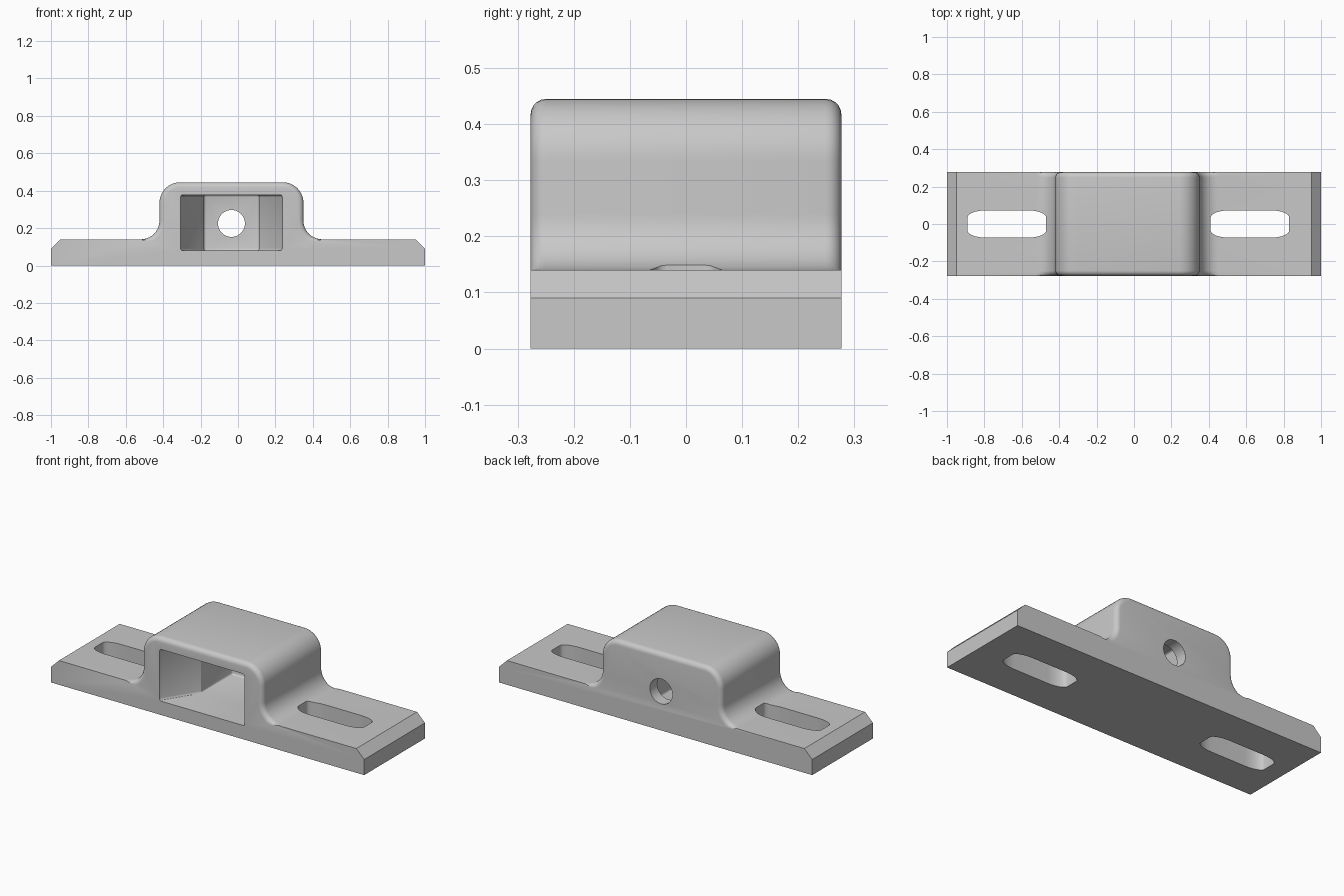
import bpy
import bmesh
from math import cos, sin, pi, radians
from mathutils import Vector

cube = bpy.data.objects.get("Cube")
if cube:
    bpy.data.objects.remove(cube, do_unlink=True)

grey = bpy.data.materials.new("light grey")
grey.use_nodes = True
grey.diffuse_color = (0.58, 0.58, 0.58, 1)
grey.node_tree.nodes["Principled BSDF"].inputs["Base Color"].default_value = grey.diffuse_color

HALF_Y, PLATE_Z, TOP_Z = 0.277, 0.14, 0.445
HUMP_X, HUMP_HALF = -0.035, 0.385
ROUND, FILLET, EDGE = 0.11, 0.10, 0.028
STEPS = 10


def loft(name, rings):
    """Skin a list of closed rings and cap both ends."""
    bm = bmesh.new()
    loops = [[bm.verts.new(p) for p in ring] for ring in rings]
    n = len(loops[0])
    for a, b in zip(loops, loops[1:]):
        for i in range(n):
            j = (i + 1) % n
            bm.faces.new((a[i], a[j], b[j], b[i]))
    bm.faces.new(loops[0][::-1])
    bm.faces.new(loops[-1])
    bmesh.ops.recalc_face_normals(bm, faces=bm.faces)
    mesh = bpy.data.meshes.new(name)
    bm.to_mesh(mesh)
    bm.free()
    mesh.materials.append(grey)
    ob = bpy.data.objects.new(name, mesh)
    bpy.context.collection.objects.link(ob)
    return ob


def prism(name, outline, z0, z1):
    return loft(name, [[(x, y, z) for x, y in outline] for z in (z0, z1)])


def half_profile(side):
    """Half outline from base to hump top: point and inward rounding direction."""
    def at(x, z):
        return Vector((x, z))
    pts = [(at(side, 0), at(0, 0)), (at(side, 0.09), at(0, 0)),
           (at(side * 0.95, PLATE_Z), at(0, 0))]
    # concave fillet at the foot, with the edge rounding fading in
    cx, cz = HUMP_X + side * (HUMP_HALF + FILLET), PLATE_Z + FILLET
    for i in range(STEPS + 1):
        a = pi / 2 * i / STEPS
        d = at(-side * sin(a), -cos(a))
        pts.append((at(cx, cz) + d * FILLET, d * min(1, i / 4)))
    # convex shoulder
    cx, cz = HUMP_X + side * (HUMP_HALF - ROUND), TOP_Z - ROUND
    for i in range(STEPS + 1):
        a = pi / 2 * i / STEPS
        d = at(side * cos(a), sin(a))
        pts.append((at(cx, cz) + d * ROUND, -d))
    return pts


# Body: base plate and hump, with rounded hump edges front and back
profile = half_profile(1) + half_profile(-1)[::-1]
sections = []
for i in range(6):
    a = pi / 2 * i / 5
    sections.append((HALF_Y - EDGE * (1 - cos(a)), EDGE * (1 - sin(a))))
sections = [(-y, inset) for y, inset in sections] + sections[::-1]
rings = [[(p.x + d.x * t, y, p.y + d.y * t) for p, d in profile] for y, t in sections]
body = loft("mounting_block", rings)

cutters = []

# Mounting slots with flat ends and softly curved corners
for label, cx in (("left", 0.62), ("right", -0.68)):
    outline = []
    for sx, sy in ((1, 1), (-1, 1), (-1, -1), (1, -1)):
        corner = [(cx + sx * (0.11 + 0.1 * cos(pi / 2 * i / 8)),
                   sy * (0.035 + 0.038 * sin(pi / 2 * i / 8))) for i in range(9)]
        outline += corner if sx * sy > 0 else corner[::-1]
    cutters.append(prism(label + "_slot_cutter", outline, -0.1, 0.3))

# Front pocket: wide mouth tapering to a narrower channel
half = [(0.295, -0.4), (0.272, -HALF_Y), (0.268, -0.262), (0.148, -0.075), (0.148, 0.21)]
half[0] = (0.272, -0.4)
outline = [(HUMP_X + x, y) for x, y in half] + [(HUMP_X - x, y) for x, y in half[::-1]]
pocket = prism("pocket_cutter", outline, 0.08, 0.378)
bevel = pocket.modifiers.new("soft corners", 'BEVEL')
bevel.width, bevel.segments = 0.012, 3
bevel.limit_method, bevel.angle_limit = 'ANGLE', radians(40)
cutters.append(pocket)

# Round hole through the back wall
ring = [(HUMP_X + 0.072 * cos(2 * pi * i / 40), 0.225 + 0.072 * sin(2 * pi * i / 40))
        for i in range(40)]
cutters.append(loft("hole_cutter", [[(x, y, z) for x, z in ring] for y in (0.1, 0.4)]))

bpy.context.view_layer.objects.active = body
for cutter in cutters:
    cutter.hide_render = True
    mod = body.modifiers.new(cutter.name, 'BOOLEAN')
    mod.operation, mod.solver, mod.object = 'DIFFERENCE', 'EXACT', cutter
    bpy.ops.object.modifier_apply(modifier=mod.name)
for cutter in cutters:
    bpy.data.objects.remove(cutter, do_unlink=True)

bpy.ops.object.select_all(action='DESELECT')
body.select_set(True)
bpy.ops.object.shade_smooth_by_angle(angle=radians(30))
